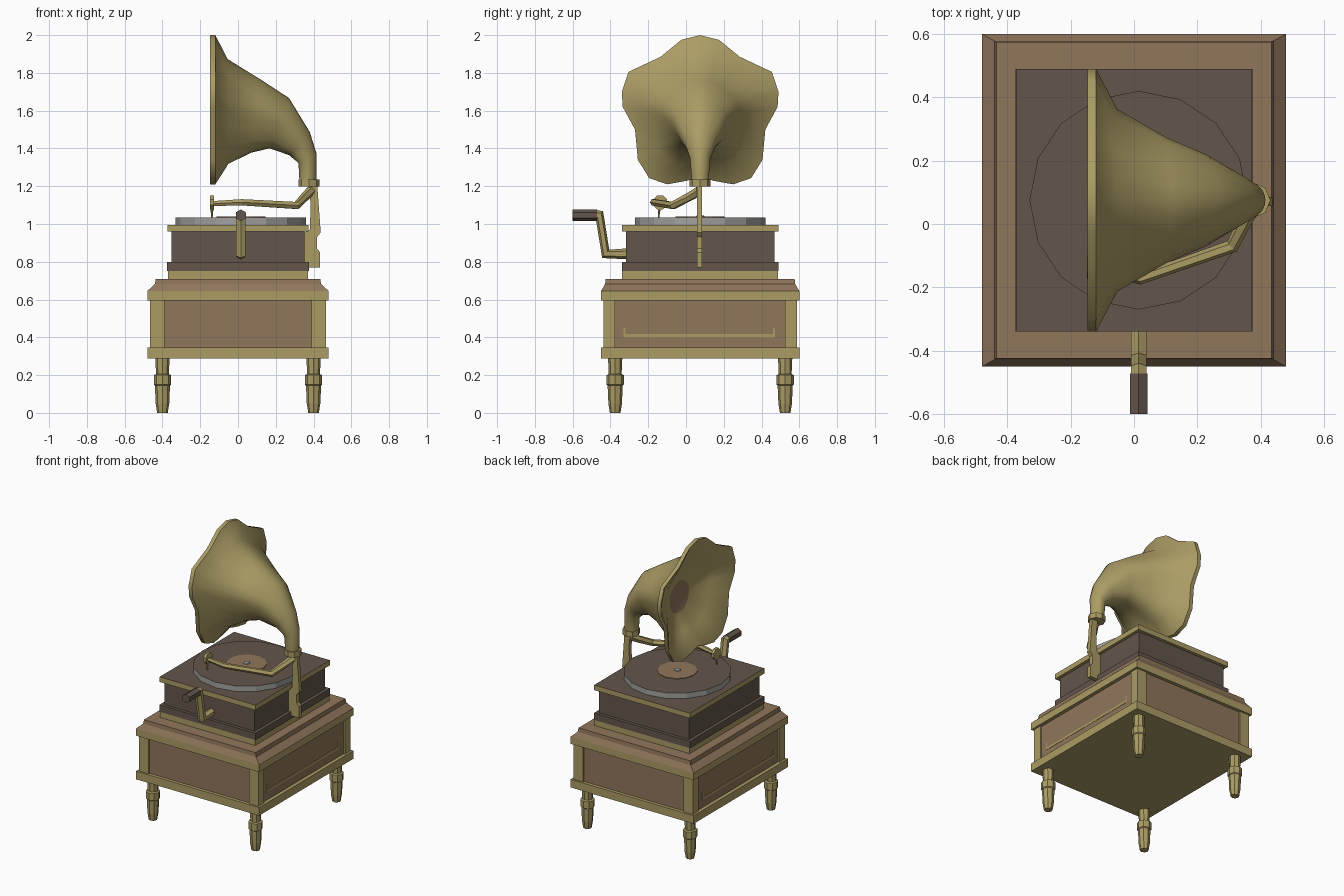
import bpy, bmesh, math
from mathutils import Vector

if "Cube" in bpy.data.objects:
    bpy.data.objects.remove(bpy.data.objects["Cube"])

def material(name, rgb):
    m = bpy.data.materials.new(name)
    m.diffuse_color = (*rgb, 1)
    m.use_nodes = True
    m.node_tree.nodes["Principled BSDF"].inputs["Base Color"].default_value = m.diffuse_color
    return m

GOLD = material("aged brass", (0.41, 0.335, 0.13))
WOOD = material("brown wood", (0.28, 0.18, 0.105))
DARK = material("dark wood", (0.125, 0.093, 0.07))
GREY = material("grey metal", (0.36, 0.36, 0.35))
CY = 0.075  # centre of the cabinet in y

def loft(name, rings, mats, cap_mats=(0, 0), smooth=False):
    """Skin a list of equal-length point rings and cap both ends."""
    bm = bmesh.new()
    vs = [[bm.verts.new(p) for p in r] for r in rings]
    n = len(vs[0])
    for a, b in zip(vs, vs[1:]):
        for i in range(n):
            bm.faces.new((a[i], a[(i + 1) % n], b[(i + 1) % n], b[i]))
    for ring, mi in ((vs[0], cap_mats[0]), (vs[-1], cap_mats[1])):
        bm.faces.new(ring).material_index = mi
    bmesh.ops.recalc_face_normals(bm, faces=bm.faces)
    me = bpy.data.meshes.new(name)
    bm.to_mesh(me)
    bm.free()
    for m in mats:
        me.materials.append(m)
    ob = bpy.data.objects.new(name, me)
    bpy.context.collection.objects.link(ob)
    if smooth:
        bpy.ops.object.select_all(action='DESELECT')
        ob.select_set(True)
        bpy.context.view_layer.objects.active = ob
        bpy.ops.object.shade_smooth_by_angle(angle=math.radians(50))
    return ob

def rect(x0, x1, y0, y1, z):
    return [(x0, y0, z), (x1, y0, z), (x1, y1, z), (x0, y1, z)]

def box(name, x, y, z, mats, cap_mats=(0, 0)):
    return loft(name, [rect(*x, *y, z[0]), rect(*x, *y, z[1])], mats, cap_mats)

def slab(name, hx, hy, z0, z1, mats, cap_mats=(0, 0)):
    return box(name, (-hx, hx), (CY - hy, CY + hy), (z0, z1), mats, cap_mats)

def lathe(name, cx, cy, profile, sides, mats, cap_mats=(0, 0), smooth=False):
    rings = [[(cx + r * math.cos(2 * math.pi * i / sides),
               cy + r * math.sin(2 * math.pi * i / sides), z) for i in range(sides)]
             for r, z in profile]
    return loft(name, rings, mats, cap_mats, smooth)

def tube(name, path, radii, sides, mat, ref, phase=0.0):
    pts = [Vector(p) for p in path]
    rings = []
    for k, p in enumerate(pts):
        t = Vector()
        if k > 0:
            t += (p - pts[k - 1]).normalized()
        if k < len(pts) - 1:
            t += (pts[k + 1] - p).normalized()
        u = t.cross(Vector(ref)).normalized()
        v = t.cross(u).normalized()
        rings.append([p + radii[k] * (u * math.cos(a) + v * math.sin(a))
                      for a in (phase + 2 * math.pi * i / sides for i in range(sides))])
    return loft(name, rings, [mat])

# Turned legs
leg = [(0.028, 0), (0.036, 0.05), (0.04, 0.145), (0.046, 0.15), (0.046, 0.2),
       (0.034, 0.205), (0.038, 0.295)]
for sx, nx in ((-1, "left"), (1, "right")):
    for sy, ny in ((-1, "front"), (1, "back")):
        lathe(f"{ny}_{nx}_leg", sx * 0.4, CY + sy * 0.45, leg, 8, [GOLD])
        # Corner posts of the lower cabinet
        xs = sorted((sx * 0.39, sx * 0.465))
        ys = sorted((CY + sy * 0.45, CY + sy * 0.512))
        box(f"{ny}_{nx}_post", xs, ys, (0.34, 0.6), [GOLD])

# Lower cabinet
slab("base_plate", 0.48, 0.525, 0.288, 0.345, [GOLD])
slab("lower_cabinet", 0.455, 0.502, 0.34, 0.6, [WOOD])
slab("upper_band", 0.48, 0.525, 0.595, 0.645, [GOLD])
loft("cabinet_cornice", [rect(-a, a, CY - b, CY + b, z) for a, b, z in
     ((0.48, 0.525, 0.645), (0.44, 0.503, 0.682), (0.435, 0.5, 0.71))], [WOOD])

# Thin brass inlay on both side panels
for s, side in ((-1, "left"), (1, "right")):
    xs = sorted((s * 0.454, s * 0.457))
    box(f"{side}_inlay_strip", xs, (-0.33, 0.47), (0.4, 0.417), [GOLD])
    for y in (-0.33, 0.46):
        box(f"{side}_inlay_end", xs, (y, y + 0.01), (0.417, 0.45), [GOLD])

# Upper cabinet
slab("plinth_band", 0.37, 0.413, 0.705, 0.75, [GOLD])
slab("plinth", 0.375, 0.415, 0.75, 0.798, [DARK])
slab("upper_cabinet", 0.352, 0.393, 0.79, 0.965, [DARK])
slab("top_board", 0.373, 0.415, 0.96, 0.996, [GOLD, DARK], (0, 1))

# Platter, record label and spindle
PX = 0.015
lathe("platter", PX, CY, [(0.345, 0.99), (0.345, 1.035)], 16, [GREY, DARK], (0, 1))
lathe("record_label", PX, CY, [(0.13, 1.034), (0.13, 1.039)], 12, [WOOD])
lathe("spindle", PX, CY, [(0.025, 1.036), (0.02, 1.045)], 8, [GREY])

# Back bracket: flat cut-out profile in the xz plane
prof = [(0.365, 0.77), (0.435, 0.77), (0.435, 0.85), (0.418, 0.87), (0.418, 0.93),
        (0.438, 0.955), (0.42, 1.2), (0.375, 1.2), (0.385, 1.1), (0.38, 0.97),
        (0.345, 0.95), (0.345, 0.8)]
loft("horn_bracket", [[(x, y, z) for x, z in prof] for y in (0.057, 0.085)], [GOLD])
lathe("horn_collar", 0.375, CY, [(0.056, 1.198), (0.056, 1.236)], 8, [GOLD])

# Horn: petal outline (y, z offsets, right half) blended towards a circle
half = [(0, .395), (.1, .37), (.21, .28), (.38, .2), (.415, .095), (.41, .015), (.345, -.105),
        (.33, -.265), (.27, -.362), (.175, -.395), (.075, -.377), (0, -.355)]
petals = half + [(-y, z) for y, z in half[-2:0:-1]]

def horn_ring(top, bottom, w, scale=1.0):
    top, bottom = Vector((top[0], CY, top[1])), Vector((bottom[0], CY, bottom[1]))
    c, r = (top + bottom) / 2, (top - bottom).length / 2 * scale
    u = (top - bottom).normalized()
    out = []
    for y, z in petals:
        d = math.hypot(y, z)
        k = r * (w / 0.395 + (1 - w) / d)
        out.append(c + Vector((0, y * k, 0)) + u * (z * k))
    return out

mouth = ((2.0, 1.21))
loft("horn", [
    horn_ring((0.415, 1.23), (0.325, 1.23), 0),
    horn_ring((0.415, 1.375), (0.32, 1.323), 0),
    horn_ring((0.38, 1.487), (0.27, 1.365), 0),
    horn_ring((0.27, 1.667), (0.165, 1.397), 0.25),
    horn_ring((0.12, 1.765), (0.07, 1.372), 0.4),
    horn_ring((-0.055, 1.873), (-0.05, 1.312), 0.7),
    horn_ring((-0.12, 2.0), (-0.12, 1.21), 1),
    horn_ring((-0.147, 2.0), (-0.147, 1.21), 1),
    horn_ring((-0.147, 2.0), (-0.147, 1.21), 1, 0.97),
    horn_ring((-0.065, 1.85), (-0.065, 1.325), 0.7, 0.95),
    horn_ring((0.0, 1.67), (0.0, 1.45), 0.2),
], [GOLD, WOOD], (0, 1), smooth=True)

# Tone arm, sound head and needle
tube("tone_arm", [(0.385, 0.07, 1.175), (0.355, 0.02, 1.145), (0.31, -0.07, 1.098),
                  (0.02, -0.172, 1.115), (-0.135, -0.14, 1.108)],
     [0.026, 0.024, 0.022, 0.019, 0.015], 6, GOLD, (0, 0, 1))
tube("sound_head", [(-0.148, -0.137, 1.115), (-0.128, -0.137, 1.115)], [0.04, 0.04], 8,
     GOLD, (0, 0, 1), math.pi / 8)
tube("needle", [(-0.138, -0.14, 1.09), (-0.138, -0.145, 1.035)], [0.009, 0.004], 6,
     GOLD, (0, 1, 0))

# Crank and handle
CX = 0.015
tube("crank", [(CX, -0.31, 0.842), (CX, -0.425, 0.842), (CX, -0.458, 1.046), (CX, -0.48, 1.046)],
     [0.029] * 4, 6, GOLD, (1, 0, 0), 0)
tube("crank_handle", [(CX, -0.472, 1.046), (CX, -0.6, 1.046)], [0.031, 0.031], 6,
     DARK, (1, 0, 0), 0)
